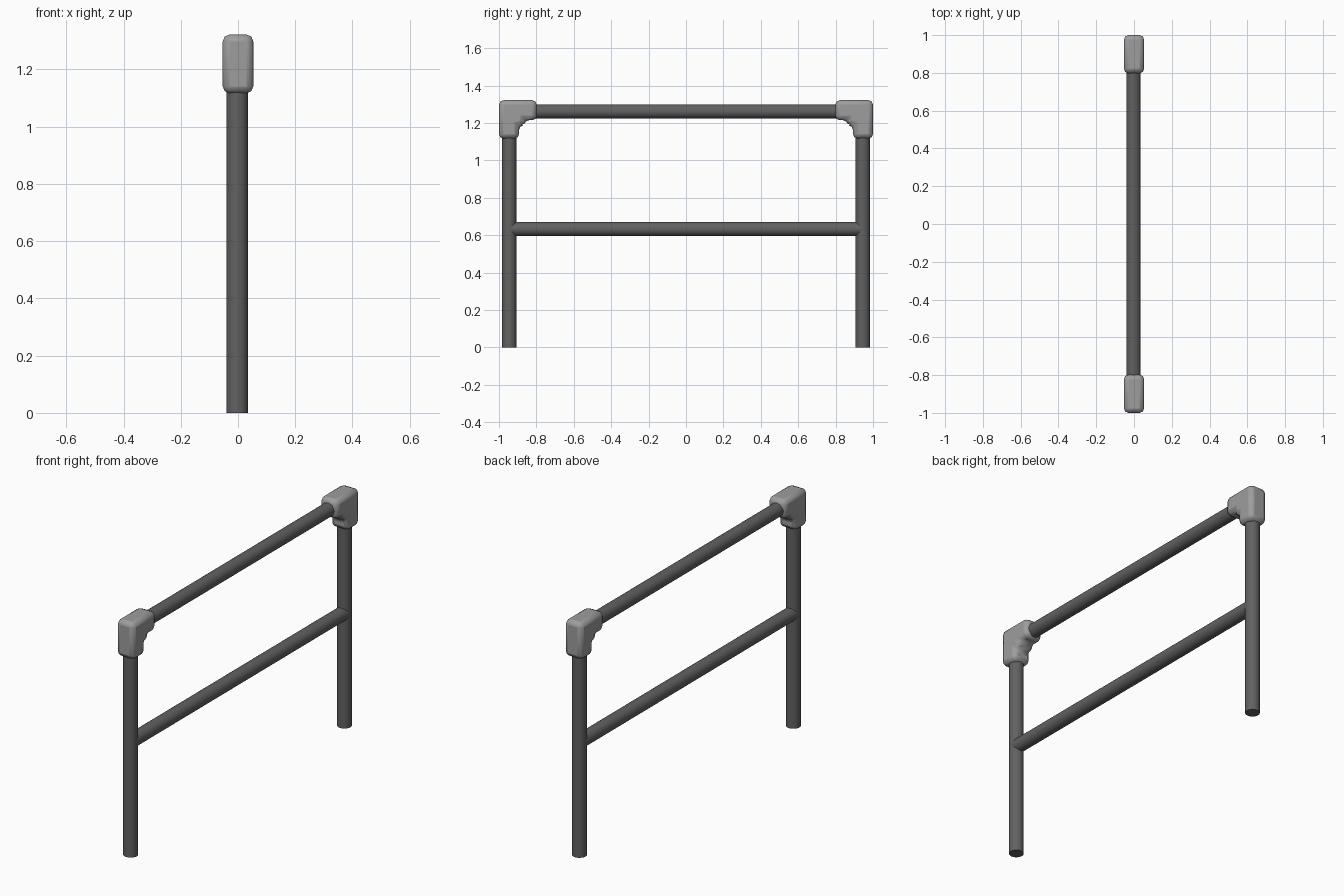
import bpy, bmesh, math
from mathutils import Vector

if "Cube" in bpy.data.objects:
    bpy.data.objects.remove(bpy.data.objects["Cube"])

PX, PY = -0.0025, 0.945      # tube offset in x, post position in y
R = 0.038                    # tube radius
TOP, MID = 1.262, 0.633      # rail heights


def material(name, value):
    m = bpy.data.materials.new(name)
    m.diffuse_color = (value, value, value, 1)
    m.use_nodes = True
    m.node_tree.nodes["Principled BSDF"].inputs["Base Color"].default_value = m.diffuse_color
    return m


tube_mat = material("dark_tube", 0.12)
joint_mat = material("grey_joint", 0.34)


def finish(ob, mat, angle):
    ob.data.materials.append(mat)
    bpy.ops.object.select_all(action='DESELECT')
    ob.select_set(True)
    bpy.context.view_layer.objects.active = ob
    bpy.ops.object.shade_smooth_by_angle(angle=math.radians(angle))


def tube(name, a, b):
    a, b = Vector(a), Vector(b)
    bpy.ops.mesh.primitive_cylinder_add(vertices=24, radius=R, depth=(b - a).length,
                                        location=(a + b) / 2)
    ob = bpy.context.object
    ob.name = name
    ob.rotation_euler = (b - a).to_track_quat('Z', 'Y').to_euler()
    finish(ob, tube_mat, 40)


def elbow(name, side):
    # L-shaped side profile (y, z) with a filleted inner corner
    yo, yi, ye = 1.0, 0.893, 0.798
    zt, zi, ze = 1.322, 1.215, 1.117
    f = 0.03
    prof = [(yo, zt), (yo, ze), (yi, ze)]
    for i in range(6):
        t = math.radians(90 * i / 5)
        prof.append((yi - f + f * math.cos(t), zi - f + f * math.sin(t)))
    prof += [(ye, zi), (ye, zt)]
    bm = bmesh.new()
    w = 0.0535
    face = bm.faces.new([bm.verts.new((-w, y * side, z)) for y, z in prof])
    ext = bmesh.ops.extrude_face_region(bm, geom=[face])
    for v in ext["geom"]:
        if isinstance(v, bmesh.types.BMVert):
            v.co.x = w
    bmesh.ops.recalc_face_normals(bm, faces=bm.faces)
    # fix the fillet so it fills the inside of the corner
    for v in bm.verts:
        y, z = v.co.y * side, v.co.z
        if yi - f - 1e-4 <= y <= yi + 1e-4 and zi - f - 1e-4 <= z <= zi + 1e-4:
            a = (y - (yi - f)) / f
            b = (z - (zi - f)) / f
            v.co.y = side * (yi - f + f * (1 - b))
            v.co.z = zi - f + f * (1 - a)
    bm.verts.ensure_lookup_table()
    # order of the fillet is reversed by the reflection, so restore it
    fil = [v for v in bm.verts
           if yi - f - 1e-4 <= v.co.y * side <= yi + 1e-4 and zi - f - 1e-4 <= v.co.z <= zi + 1e-4]
    bmesh.ops.recalc_face_normals(bm, faces=bm.faces)
    me = bpy.data.meshes.new(name)
    bm.to_mesh(me)
    bm.free()
    ob = bpy.data.objects.new(name, me)
    bpy.context.collection.objects.link(ob)
    bev = ob.modifiers.new("soft_edges", 'BEVEL')
    bev.width = 0.024
    bev.segments = 2
    bev.limit_method = 'ANGLE'
    bev.angle_limit = math.radians(40)
    bev.use_clamp_overlap = False
    finish(ob, joint_mat, 50)


# posts and corner joints, mirrored front to back
for label, s in (("front", -1), ("back", 1)):
    tube(label + "_post", (PX, s * PY, 0), (PX, s * PY, TOP))
    elbow(label + "_corner_joint", s)

# horizontal rails
tube("top_rail", (PX, -PY, TOP), (PX, PY, TOP))
tube("middle_rail", (PX, -PY, MID), (PX, PY, MID))
